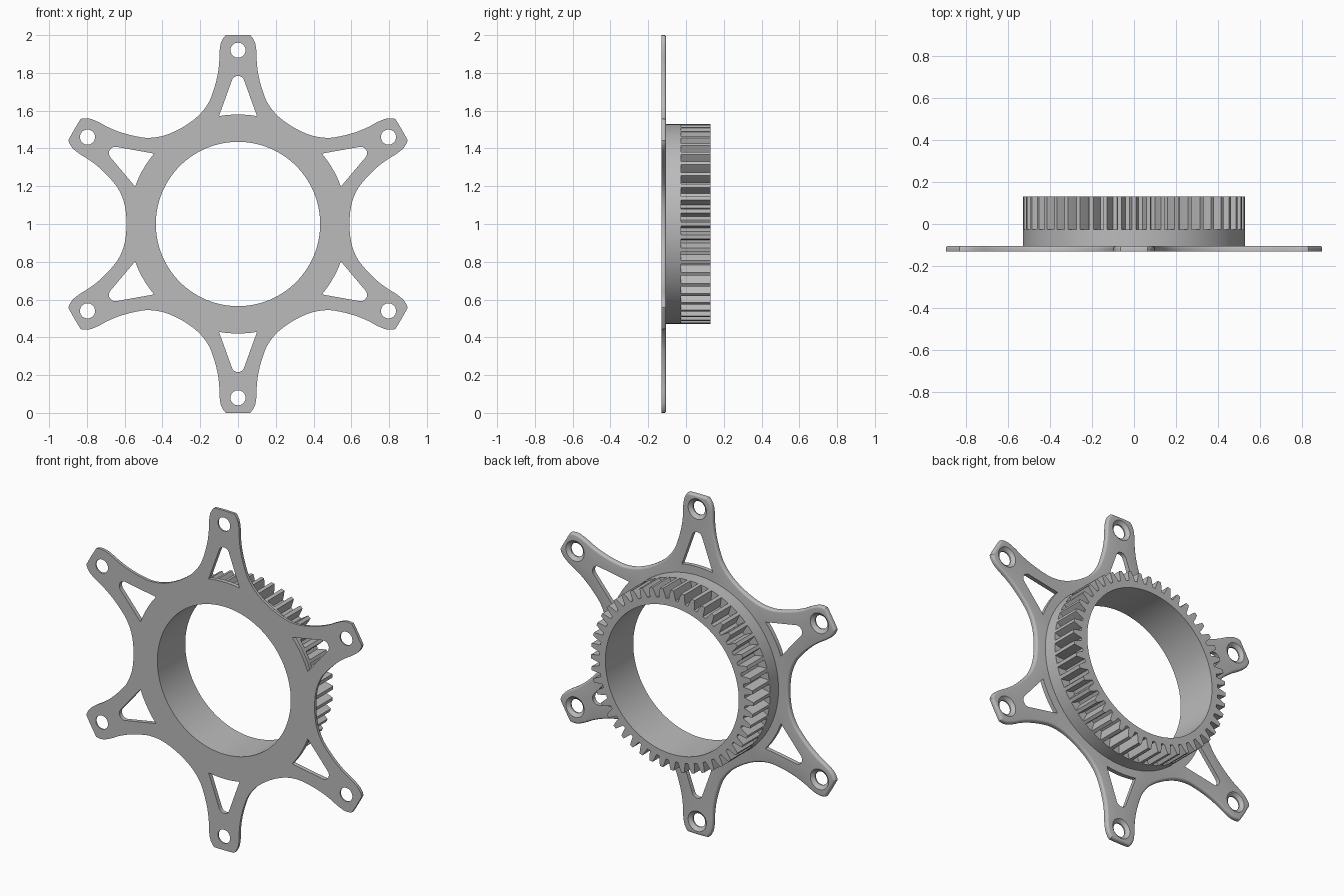
import bpy, bmesh, math
from mathutils import Vector
from mathutils.geometry import interpolate_bezier

cube = bpy.data.objects.get("Cube")
if cube:
    bpy.data.objects.remove(cube)

metal = bpy.data.materials.new("grey metal")
metal.use_nodes = True
GREY = (0.5, 0.5, 0.5, 1)
metal.diffuse_color = GREY
metal.node_tree.nodes["Principled BSDF"].inputs["Base Color"].default_value = GREY

FRONT, PLATE_BACK, COLLAR_BACK, BACK = -0.13, -0.105, -0.027, 0.13
BORE, RIM, ROOT = 0.435, 0.53, 0.475
TEETH = 48
ARMS = [math.radians(90 + 60 * k) for k in range(6)]


def polar(r, a):
    return Vector((r * math.cos(a), r * math.sin(a)))


def circle(r, n, centre=Vector((0, 0))):
    return [centre + polar(r, math.tau * i / n) for i in range(n)]


def place(p, a):
    """Turn (distance along arm, sideways) into the arm's direction."""
    return polar(p[0], a) + polar(p[1], a + math.pi / 2)


def smooth_loop(pts, steps):
    out, n = [], len(pts)
    for i in range(n):
        p0, p1, p2, p3 = (pts[(i + j) % n] for j in (-1, 0, 1, 2))
        out += [v.to_2d() for v in interpolate_bezier(
            p1, p1 + (p2 - p0) / 6, p2 - (p3 - p1) / 6, p2, steps + 1)[:-1]]
    return out


def inset(pts, d):
    out = []
    for i, p in enumerate(pts):
        t = (pts[(i + 1) % len(pts)] - pts[i - 1]).normalized()
        out.append(p - Vector((t.y, -t.x)) * d)
    return out


def solid(name, walls):
    """Each wall is a list of (loop, y) rows; the end rows are capped together."""
    bm = bmesh.new()
    caps = [[], []]
    for rows in walls:
        rings = [[bm.verts.new((p.x, y, p.y + 1)) for p in loop] for loop, y in rows]
        n = len(rings[0])
        for a, b in zip(rings, rings[1:]):
            for i in range(n):
                j = (i + 1) % n
                bm.faces.new((a[i], a[j], b[j], b[i]))
        for cap, ring in zip(caps, (rings[0], rings[-1])):
            cap += [bm.edges.get((ring[i - 1], ring[i])) for i in range(n)]
    for cap in caps:
        bmesh.ops.triangle_fill(bm, use_beauty=True, edges=cap, normal=(0, 1, 0))
    bmesh.ops.recalc_face_normals(bm, faces=bm.faces)
    mesh = bpy.data.meshes.new(name)
    bm.to_mesh(mesh)
    bm.free()
    mesh.materials.append(metal)
    ob = bpy.data.objects.new(name, mesh)
    bpy.context.collection.objects.link(ob)
    bpy.ops.object.select_all(action='DESELECT')
    ob.select_set(True)
    bpy.context.view_layer.objects.active = ob
    bpy.ops.object.shade_smooth_by_angle(angle=math.radians(30))


# Six-armed plate outline: half an arm, from the tip down to the valley
half = [(1, .05), (.994, .07), (.96, .09), (.91, .098), (.85, .1), (.78, .11),
        (.70, .132), (.635, .16), (.57, .213), (.511, .295)]
arm = [(r, -w) for r, w in reversed(half[:-1])] + half
outline = smooth_loop([place(p, a) for a in ARMS for p in arm], 4)

# Rounded back edge
ROUND = 0.012
outer = [(outline, FRONT)]
for i in range(5):
    t = math.pi / 2 * i / 4
    outer.append((inset(outline, ROUND * (1 - math.cos(t))),
                  PLATE_BACK - ROUND * (1 - math.sin(t))))

# Triangular window with a curved base and a rounded tip
window = [polar(.58, math.radians(d)) for d in range(-10, 11, 4)]
window += [Vector((.75, 0)) + polar(.034, math.radians(d)) for d in range(75, -76, -15)]
walls = [outer, [(circle(BORE, 96), y) for y in (FRONT, PLATE_BACK)]]
for a in ARMS:
    hole = [place(p, a) for p in window]
    walls.append([(hole, FRONT), (hole, PLATE_BACK)])
    # Countersunk bolt hole
    c = polar(.92, a)
    walls.append([(circle(.04, 28, c), FRONT), (circle(.04, 28, c), FRONT + .008),
                  (circle(.06, 28, c), PLATE_BACK)])
solid("mounting_plate", walls)

# Plain collar behind the plate
solid("collar", [[(circle(r, 96), y) for y in (PLATE_BACK, COLLAR_BACK)]
                 for r in (RIM, BORE)])

# Toothed ring
pitch = math.tau / TEETH
profile = [(ROOT, -.36), (.505, -.25), (RIM, -.14), (RIM, .14), (.505, .25), (ROOT, .36)]
teeth = [polar(r, math.pi / 2 + pitch * (k + f)) for k in range(TEETH) for r, f in profile]
solid("toothed_ring", [[(loop, y) for y in (COLLAR_BACK, BACK)]
                       for loop in (teeth, circle(BORE, 96))])
